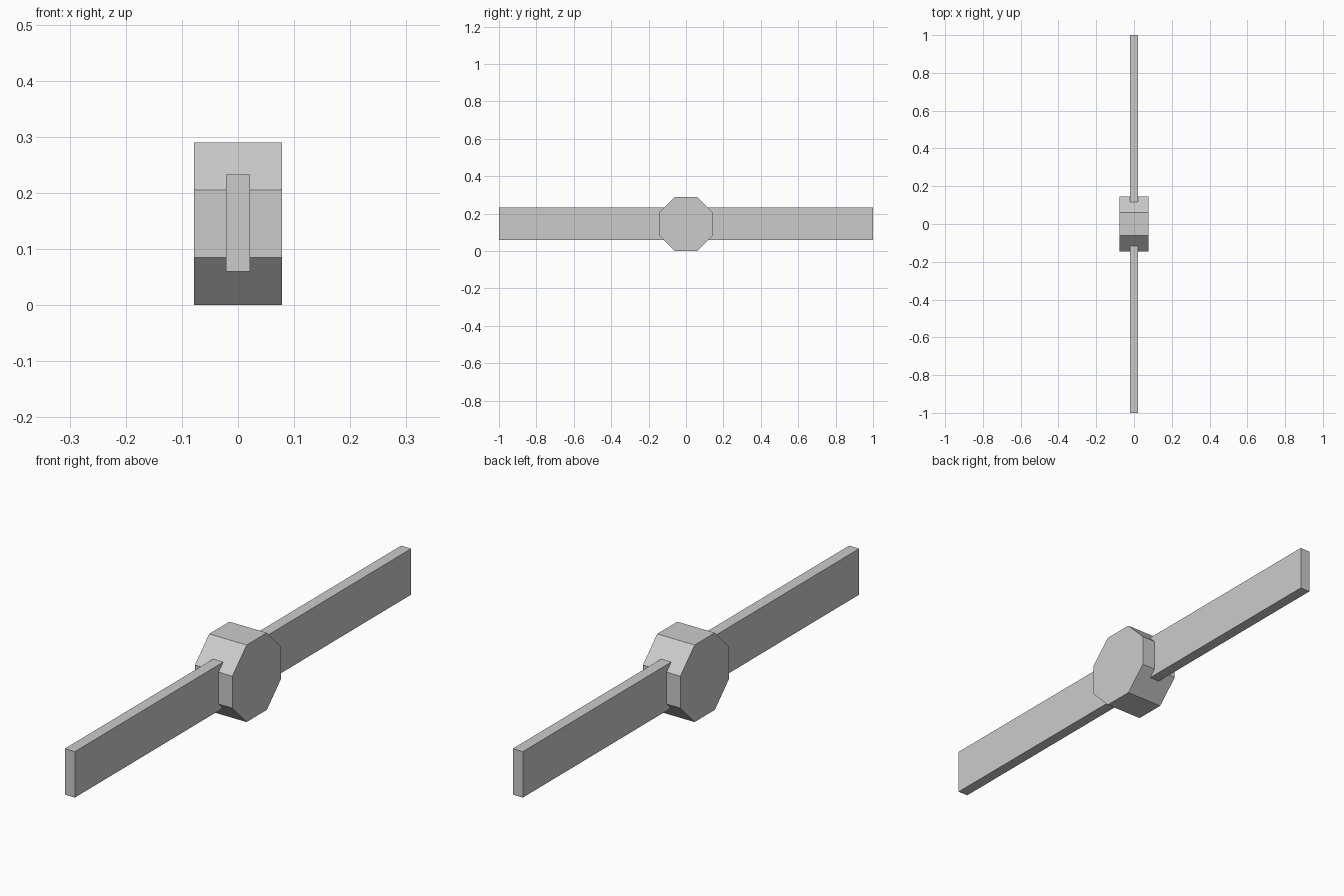
import bpy
from math import pi, cos

cube = bpy.data.objects.get("Cube")
if cube:
    bpy.data.objects.remove(cube, do_unlink=True)

CENTRE_Z = 0.145
HUB_WIDTH = 0.156
BLADE_THICK = 0.042
BLADE_HEIGHT = 0.173
BLADE_ROOT = 0.05

grey = bpy.data.materials.new("light_grey")
grey.use_nodes = True
colour = (0.6, 0.6, 0.6, 1)
grey.diffuse_color = colour
grey.node_tree.nodes["Principled BSDF"].inputs["Base Color"].default_value = colour


def finish(name):
    obj = bpy.context.object
    obj.name = name
    obj.data.materials.append(grey)
    bpy.ops.object.transform_apply(location=False, rotation=True, scale=True)


# Octagonal hub lying along x, flat side down
bpy.ops.mesh.primitive_cylinder_add(
    vertices=8, radius=CENTRE_Z / cos(pi / 8), depth=HUB_WIDTH,
    location=(0, 0, CENTRE_Z), rotation=(0, pi / 2, 0))
hub = bpy.context.object
# Turn the octagon so that edges, not corners, face up and down
for v in hub.data.vertices:
    break
flat = any(abs(p.normal.x - 1) < 0.01 for p in hub.data.polygons)
if not flat:
    from mathutils import Matrix
    hub.data.transform(Matrix.Rotation(pi / 8, 4, "Z"))
finish("hub")

# Two flat blades reaching out of the hub
for name, side in (("front_blade", -1), ("back_blade", 1)):
    bpy.ops.mesh.primitive_cube_add(
        size=1, location=(0, side * (1 + BLADE_ROOT) / 2, CENTRE_Z + 0.001))
    bpy.context.object.scale = (BLADE_THICK, 1 - BLADE_ROOT, BLADE_HEIGHT)
    finish(name)
